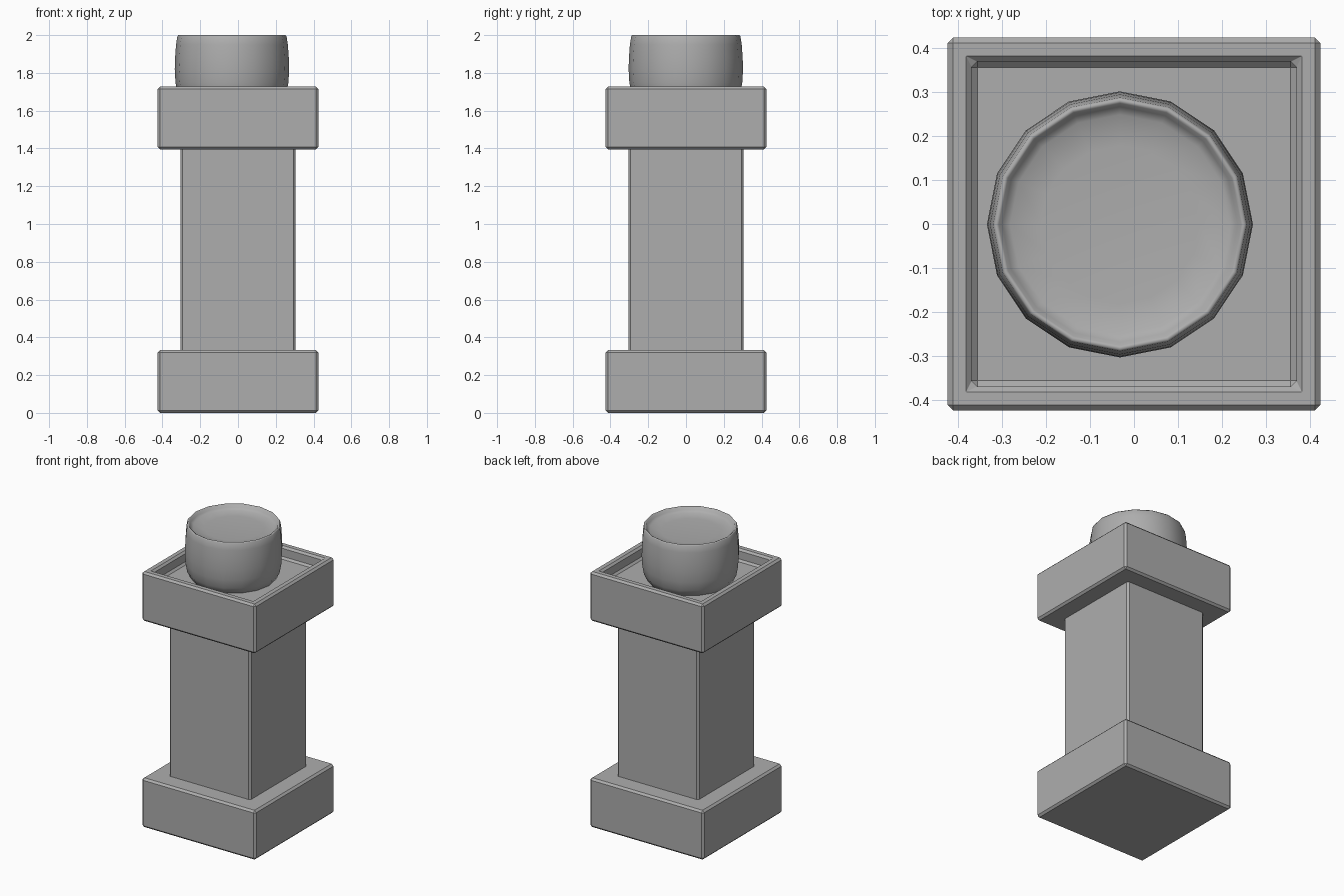
import bpy
import bmesh
import math

default_cube = bpy.data.objects.get("Cube")
if default_cube:
    bpy.data.objects.remove(default_cube, do_unlink=True)

# One plain stone colour
stone = bpy.data.materials.new("mid_grey_stone")
stone.use_nodes = True
grey = (0.42, 0.42, 0.42, 1.0)
stone.diffuse_color = grey
stone.node_tree.nodes["Principled BSDF"].inputs["Base Color"].default_value = grey


def add_object(name, bm):
    mesh = bpy.data.meshes.new(name)
    bmesh.ops.recalc_face_normals(bm, faces=bm.faces)
    bm.to_mesh(mesh)
    bm.free()
    mesh.materials.append(stone)
    obj = bpy.data.objects.new(name, mesh)
    bpy.context.collection.objects.link(obj)
    return obj


def square_block(name, width, bottom, top, chamfer, wall=0.0, depth=0.0):
    """Chamfered square block, optionally with a sunken tray in its top."""
    bm = bmesh.new()
    bmesh.ops.create_cube(bm, size=1)
    for v in bm.verts:
        v.co.x *= width
        v.co.y *= width
        v.co.z = top if v.co.z > 0 else bottom
    if wall:
        lid = max(bm.faces, key=lambda f: f.calc_center_median().z)
        bmesh.ops.inset_region(bm, faces=[lid], thickness=wall,
                               use_even_offset=True)
        floor = bmesh.ops.extrude_face_region(bm, geom=[lid])
        for v in floor["geom"]:
            if isinstance(v, bmesh.types.BMVert):
                v.co.z -= depth
        if lid.is_valid:
            bm.faces.remove(lid)
    obj = add_object(name, bm)
    bevel = obj.modifiers.new("chamfer", "BEVEL")
    bevel.width = chamfer
    bevel.segments = 1
    bevel.limit_method = "ANGLE"
    return obj


def lathe(name, profile, sides, centre):
    """Smooth turned shape; the profile starts and ends on the axis."""
    bm = bmesh.new()
    verts = [bm.verts.new((r, 0, z)) for r, z in profile]
    edges = [bm.edges.new(pair) for pair in zip(verts, verts[1:])]
    bmesh.ops.spin(bm, geom=verts + edges, cent=(0, 0, 0), axis=(0, 0, 1),
                   angle=math.tau, steps=sides, use_duplicate=False)
    bmesh.ops.remove_doubles(bm, verts=bm.verts, dist=0.0005)
    for f in bm.faces:
        f.smooth = True
    obj = add_object(name, bm)
    obj.location = centre
    return obj


# Pillar: base, shaft and tray-topped capital
square_block("base", 0.85, 0.0, 0.333, 0.013)
square_block("shaft", 0.61, 0.32, 1.41, 0.012)
square_block("capital", 0.85, 1.394, 1.727, 0.013, wall=0.055, depth=0.08)

# Rounded bowl with a shallow dished top
bowl_profile = [
    (0, 1.62), (0.22, 1.622), (0.265, 1.645), (0.288, 1.69), (0.299, 1.75),
    (0.303, 1.82), (0.301, 1.88), (0.296, 1.95), (0.289, 1.993),
    (0.284, 2.0), (0.276, 1.996), (0.268, 1.98), (0.25, 1.969),
    (0.18, 1.963), (0, 1.96),
]
lathe("bowl", bowl_profile, 16, (-0.032, -0.001, 0))
